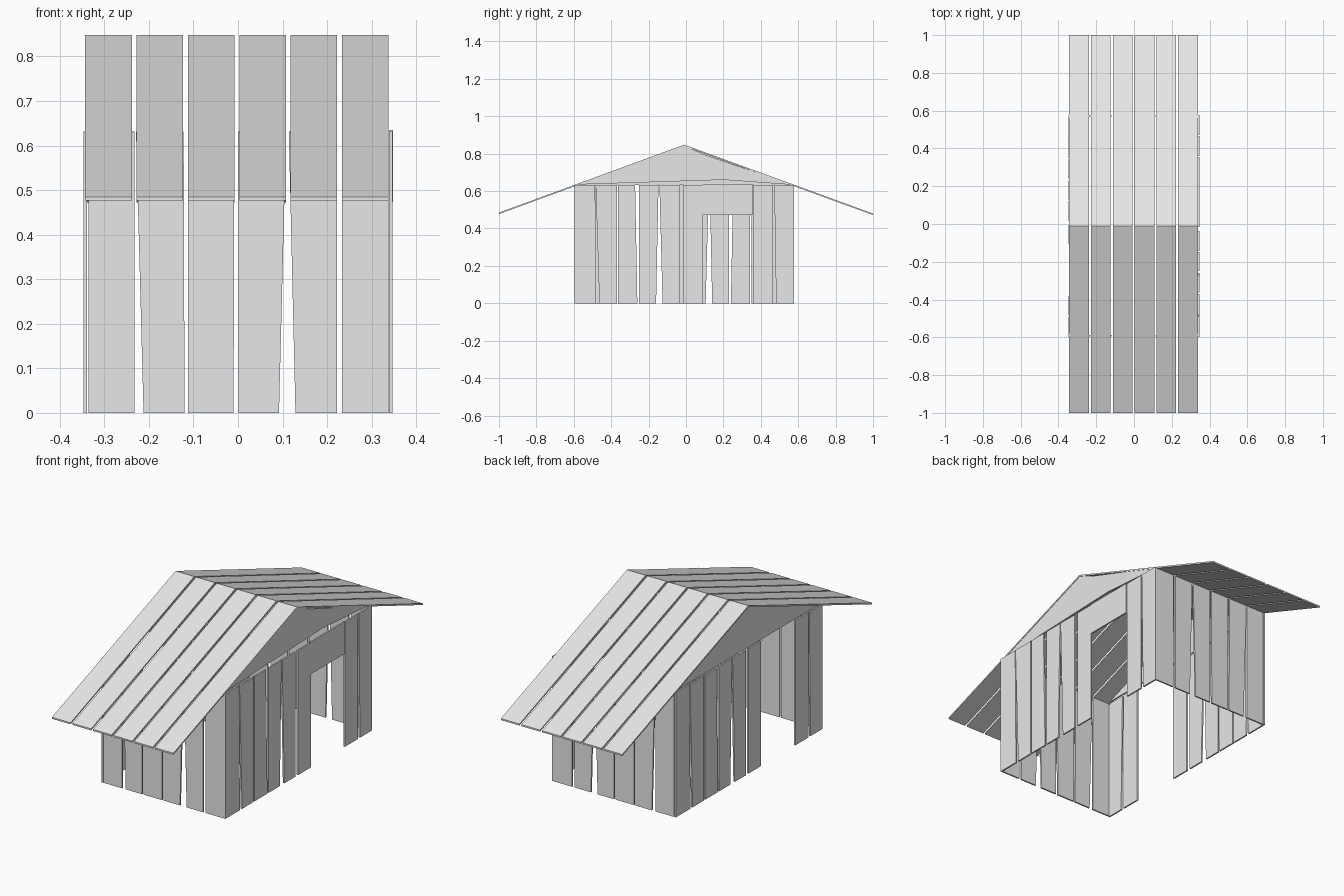
import bpy, bmesh
from mathutils import Vector

if "Cube" in bpy.data.objects:
    bpy.data.objects.remove(bpy.data.objects["Cube"])

grey = bpy.data.materials.new("plain_grey")
grey.diffuse_color = (0.8, 0.8, 0.8, 1)
grey.use_nodes = True
grey.node_tree.nodes["Principled BSDF"].inputs["Base Color"].default_value = grey.diffuse_color


def board(name, corners, push):
    """Flat polygon extruded along push into a thin board."""
    bm = bmesh.new()
    face = bm.faces.new([bm.verts.new(c) for c in corners])
    ext = bmesh.ops.extrude_face_region(bm, geom=[face], use_keep_orig=True)
    verts = [g for g in ext["geom"] if isinstance(g, bmesh.types.BMVert)]
    bmesh.ops.translate(bm, verts=verts, vec=Vector(push))
    bmesh.ops.recalc_face_normals(bm, faces=bm.faces)
    me = bpy.data.meshes.new(name)
    bm.to_mesh(me)
    bm.free()
    me.materials.append(grey)
    ob = bpy.data.objects.new(name, me)
    bpy.context.collection.objects.link(ob)


T = 0.008       # board thickness
TOP = 0.632     # wall height
MID = -0.01     # ridge and wall centre in y

# Roof planks, six on each slope
for i in range(6):
    x0 = -0.343 + i * 0.1153
    x1 = x0 + 0.1045
    for side, y, z in (("front", -1, 0.485), ("back", 1, 0.48)):
        board(f"roof_plank_{side}",
              [(x0, MID, 0.848), (x1, MID, 0.848), (x1, y, z), (x0, y, z)],
              (0, 0, -T))

# Front and back walls: bottom left, bottom right, top right, top left
end_planks = [(-0.336, -0.232, -0.232, -0.336), (-0.212, -0.12, -0.122, -0.229),
              (-0.112, -0.01, -0.008, -0.112), (0.001, 0.092, 0.108, 0.001),
              (0.129, 0.222, 0.222, 0.114), (0.234, 0.338, 0.338, 0.234)]
for side, y in (("front", -0.596), ("back", 0.569)):
    for a, b, c, d in end_planks:
        board(f"{side}_wall_plank",
              [(a, y, 0), (b, y, 0), (c, y, TOP), (d, y, TOP)], (0, T, 0))

# Side walls: the left wall is the right wall turned half round
side_planks = [(-0.597, -0.48, -0.486, -0.597), (-0.463, -0.37, -0.37, -0.483),
               (-0.363, -0.26, -0.272, -0.363), (-0.25, -0.16, -0.147, -0.25),
               (-0.125, -0.036, -0.036, -0.142), (-0.015, 0.087, 0.087, -0.015),
               (0.36, 0.465, 0.465, 0.36), (0.482, 0.577, 0.577, 0.472)]
for side, s in (("right", 1), ("left", -1)):
    x = 0.339 * s
    for a, b, c, d in side_planks:
        a, b, c, d = (MID + s * (v - MID) for v in (a, b, c, d))
        board(f"{side}_wall_plank",
              [(x, a, 0), (x, b, 0), (x, c, TOP), (x, d, TOP)], (T * s, 0, 0))

# Board above the doorway in the right wall
board("door_lintel", [(0.340, 0.088, 0.473), (0.340, 0.355, 0.473),
                      (0.340, 0.355, 0.635), (0.340, 0.088, 0.635)], (T, 0, 0))

# Gable panels, the right one cut a little loosely
board("right_gable", [(0.328, y, z) for y, z in
      ((-0.58, 0.635), (0.2, 0.66), (0.565, 0.634), (0.1, 0.795), (MID, 0.842))],
      (T, 0, 0))
board("left_gable", [(-0.328, y, z) for y, z in
      ((-0.58, 0.632), (0.56, 0.632), (MID, 0.842))], (-T, 0, 0))
